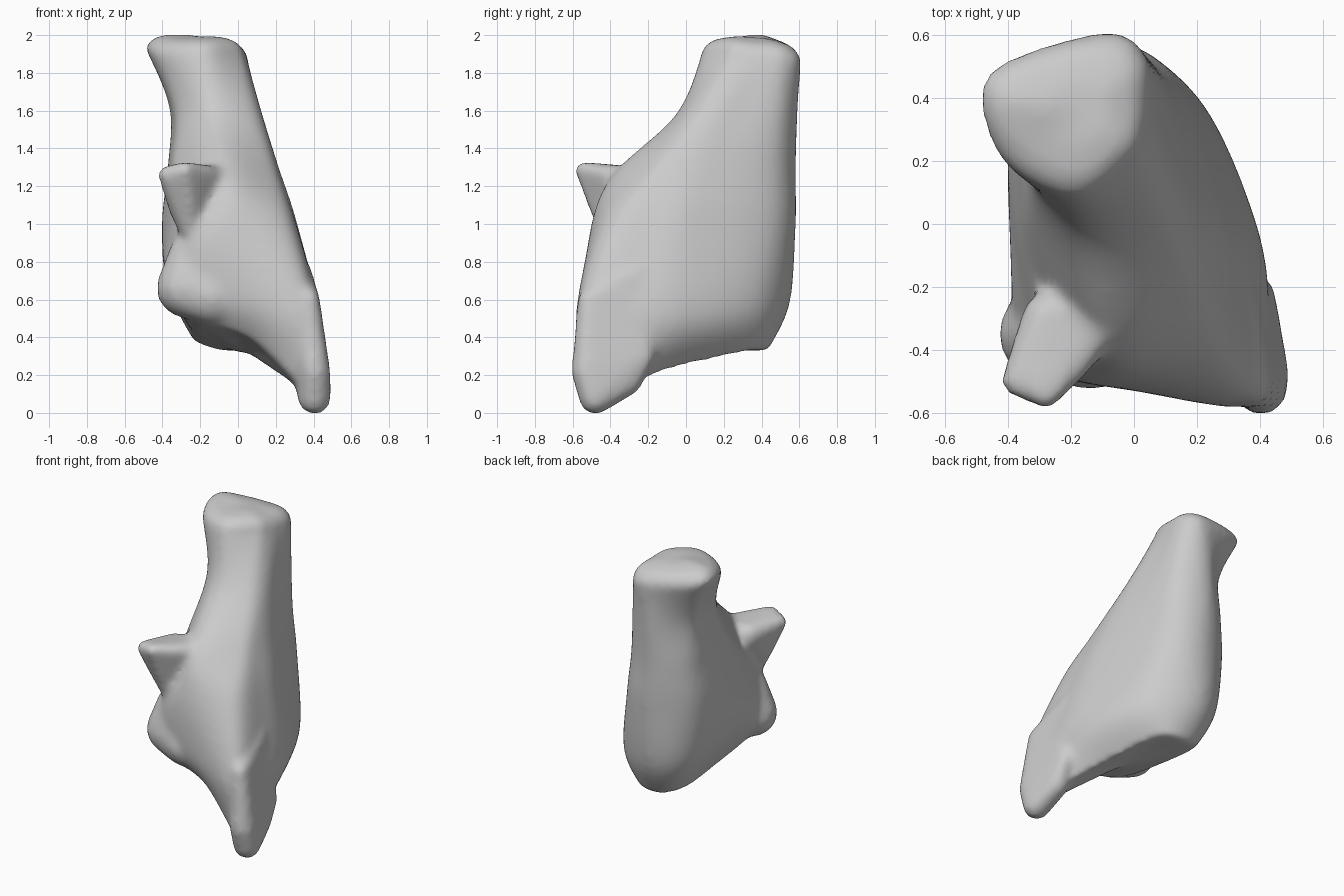
import bpy
import bmesh
import math
from mathutils import Vector

cube = bpy.data.objects.get("Cube")
if cube:
    bpy.data.objects.remove(cube, do_unlink=True)

STEPS = 6  # spline samples between neighbouring control points


def spline(a, b, c, d, t):
    """Catmull-Rom point between b and c."""
    return 0.5 * (2 * b + (c - a) * t + (2 * a - 5 * b + 4 * c - d) * t ** 2
                  + (3 * b - a - 3 * c + d) * t ** 3)


def smooth_path(points, closed=False):
    """Resample a control path as a smooth curve."""
    n = len(points)
    path = []
    for i in range(n if closed else n - 1):
        if closed:
            quad = [points[(i + k) % n] for k in (-1, 0, 1, 2)]
        else:
            quad = [points[min(max(i + k, 0), n - 1)] for k in (-1, 0, 1, 2)]
        path += [spline(*quad, s / STEPS) for s in range(STEPS)]
    return path if closed else path + [points[-1]]


def rail(*points):
    return smooth_path([Vector(p) for p in points])


def inset_ring(ring, scale, lift):
    middle = sum(ring, Vector()) / len(ring)
    return [middle + (p - middle) * scale + Vector((0, 0, lift)) for p in ring]


def loft(bm, rings):
    """Skin closed rings and close both ends with fans."""
    rows = [[bm.verts.new(p) for p in ring] for ring in rings]
    n = len(rows[0])
    for low, high in zip(rows, rows[1:]):
        for i in range(n):
            j = (i + 1) % n
            bm.faces.new((low[i], low[j], high[j], high[i]))
    for row in (rows[0], rows[-1]):
        hub = bm.verts.new(sum((v.co for v in row), Vector()) / n)
        for i in range(n):
            bm.faces.new((row[i], row[(i + 1) % n], hub))


def blob_hull(bm, balls):
    """Convex hull around a group of balls (x, y, z, radius)."""
    verts = []
    for x, y, z, r in balls:
        for i in range(1, 8):
            polar = math.pi * i / 8
            for k in range(12):
                turn = math.tau * k / 12
                offset = Vector((math.sin(polar) * math.cos(turn),
                                 math.sin(polar) * math.sin(turn), math.cos(polar)))
                verts.append(bm.verts.new(Vector((x, y, z)) + offset * r))
    hull = bmesh.ops.convex_hull(bm, input=verts)
    loose = {g for g in hull["geom_interior"] + hull["geom_unused"]
             if isinstance(g, bmesh.types.BMVert)}
    bmesh.ops.delete(bm, geom=list(loose), context="VERTS")


# Corner rails of the body, each running from the base to the top
front_ridge = rail((.38, -.52, .09), (.39, -.57, .5), (.26, -.42, 1),
                   (.16, -.24, 1.27), (.06, 0, 1.58), (0, .21, 1.9))
outer_front = rail((.4, -.35, .12), (.43, -.3, .5), (.31, -.18, 1),
                   (.21, -.08, 1.3), (.12, .12, 1.6), (.04, .3, 1.88))
outer_side = rail((.27, -.08, .23), (.39, 0, .5), (.29, .05, 1),
                  (.2, .12, 1.3), (.11, .28, 1.6), (.05, .4, 1.87))
back_ridge = rail((.1, .37, .33), (.2, .4, .55), (.13, .47, 1),
                  (.09, .48, 1.3), (.06, .51, 1.6), (.04, .53, 1.87))
back = rail((-.08, .43, .33), (-.1, .55, .58), (-.12, .58, 1),
            (-.14, .58, 1.3), (-.13, .59, 1.6), (-.08, .61, 1.86))
back_corner = rail((-.22, .34, .37), (-.33, .4, .62), (-.37, .42, 1),
                   (-.35, .43, 1.3), (-.34, .43, 1.6), (-.41, .52, 1.9))
inner_side = rail((-.23, .05, .4), (-.38, -.05, .7), (-.39, .02, 1),
                  (-.36, .1, 1.3), (-.35, .27, 1.6), (-.49, .4, 1.93))
inner_front = rail((-.22, -.36, .47), (-.34, -.41, .65), (-.28, -.4, 1),
                   (-.31, -.12, 1.25), (-.31, .1, 1.58), (-.41, .19, 1.9))
front = rail((.07, -.45, .39), (.02, -.53, .6), (-.04, -.5, 1),
             (-.09, -.38, 1.27), (-.14, -.05, 1.58), (-.18, .08, 1.9))
rails = (front_ridge, outer_front, outer_side, back_ridge, back,
         back_corner, inner_side, inner_front, front)

bm = bmesh.new()
rings = [smooth_path(list(level), closed=True) for level in zip(*rails)]
base = [inset_ring(rings[0], .6, .01)]
cap = [inset_ring(rings[-1], .95, .04), inset_ring(rings[-1], .78, .078),
       inset_ring(rings[-1], .4, .1)]
loft(bm, base + rings + cap)

# Rounded lower wing and point
blob_hull(bm, [(.405, -.48, .08, .09), (.405, -.525, .22, .085), (.38, -.31, .17, .08),
               (.39, -.22, .3, .06), (.37, -.51, .6, .065), (.33, -.25, .75, .06)])
# Spur at the front, webbed into the body
blob_hull(bm, [(-.375, -.5, 1.26, .05), (-.28, -.545, 1.285, .045),
               (-.2, -.46, 1.27, .05), (-.27, -.3, 1.22, .09),
               (-.12, -.31, 1.22, .09), (-.32, -.41, 1.08, .05),
               (-.25, -.4, .98, .07)])
# Rounded knob low on the inner front corner
blob_hull(bm, [(-.28, -.35, .66, .155), (-.13, -.38, .61, .15), (-.26, -.35, .86, .1)])

bmesh.ops.recalc_face_normals(bm, faces=bm.faces[:])
mesh = bpy.data.meshes.new("body")
bm.to_mesh(mesh)
bm.free()
body = bpy.data.objects.new("body", mesh)
bpy.context.collection.objects.link(body)

# Fuse the parts into one soft skin
remesh = body.modifiers.new("fuse", "REMESH")
remesh.mode = "VOXEL"
remesh.voxel_size = .02
remesh.use_smooth_shade = True
soften = body.modifiers.new("soften", "SMOOTH")
soften.factor = .5
soften.iterations = 14

grey = bpy.data.materials.new("grey")
grey.use_nodes = True
colour = (.6, .6, .6, 1)
grey.diffuse_color = colour
grey.node_tree.nodes["Principled BSDF"].inputs["Base Color"].default_value = colour
mesh.materials.append(grey)
for face in mesh.polygons:
    face.use_smooth = True
